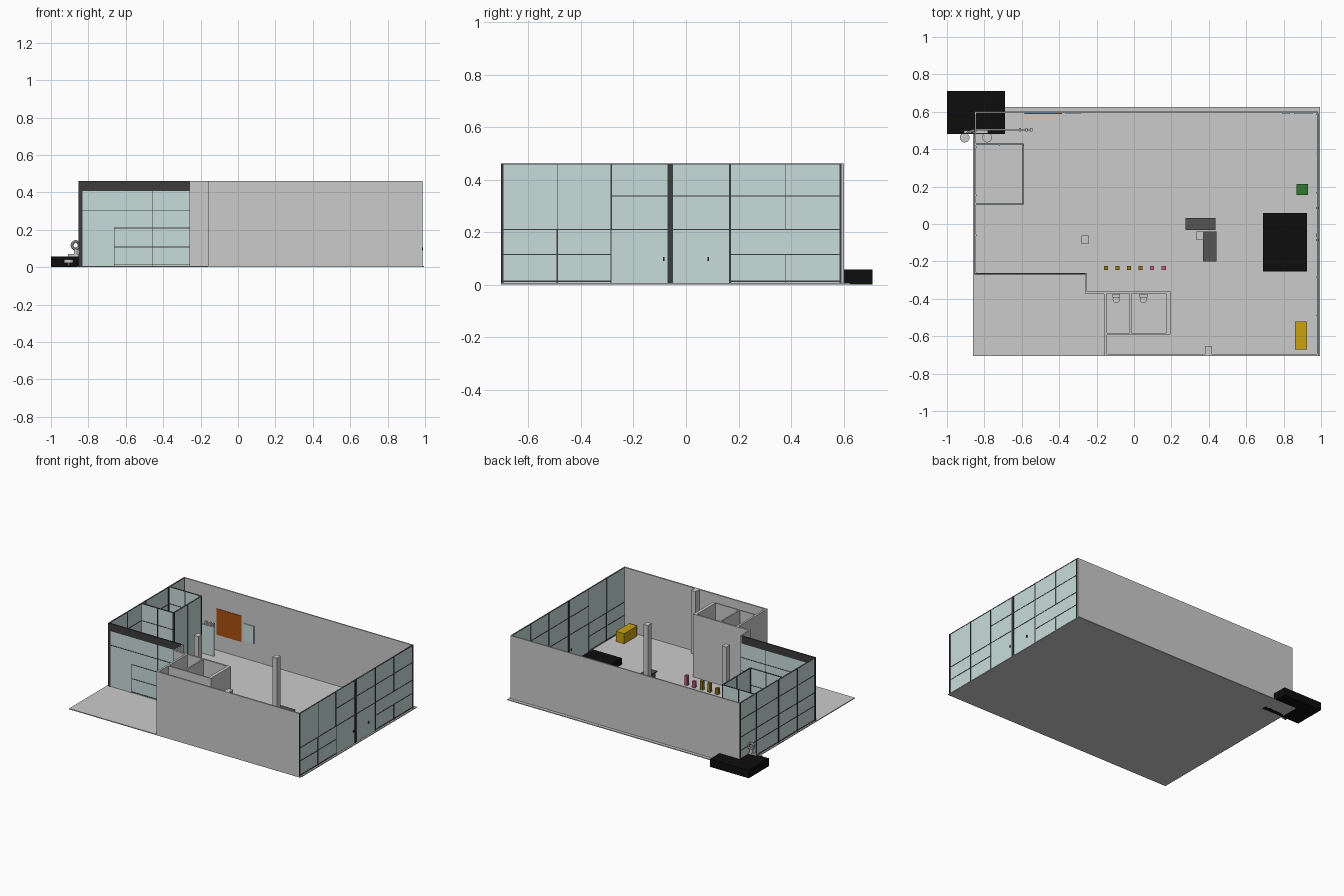
import bpy, math

FLOOR, H = 0.006, 0.462
mats = {}
COLORS = {
    "glass": (0.58, 0.72, 0.71), "frame": (0.045, 0.045, 0.045), "black": (0.004, 0.004, 0.004),
    "orange": (0.40, 0.08, 0.005), "yellow": (0.58, 0.36, 0.005), "green": (0.03, 0.19, 0.03),
    "gold": (0.30, 0.18, 0.01), "pink": (0.55, 0.10, 0.20), "dark_grey": (0.09, 0.09, 0.09),
}


def paint(ob, color):
    if color:
        if color not in mats:
            mats[color] = bpy.data.materials.new(color)
            mats[color].diffuse_color = (*COLORS[color], 1)
        ob.data.materials.append(mats[color])
    return ob


def box(name, x0, x1, y0, y1, z0, z1, color=None):
    bpy.ops.mesh.primitive_cube_add(size=1, location=((x0 + x1) / 2, (y0 + y1) / 2, (z0 + z1) / 2))
    ob = bpy.context.object
    ob.name = name
    ob.scale = (x1 - x0, y1 - y0, z1 - z0)
    bpy.ops.object.transform_apply(location=False, rotation=False, scale=True)
    return paint(ob, color)


def cylinder(name, x, y, z0, z1, r, color=None, sides=16):
    bpy.ops.mesh.primitive_cylinder_add(vertices=sides, radius=r, depth=z1 - z0, location=(x, y, (z0 + z1) / 2))
    bpy.context.object.name = name
    bpy.ops.object.shade_smooth_by_angle()
    return paint(bpy.context.object, color)


def glazing(name, axis, pos, a, b, top, verticals, horizontals):
    """Glass sheet along an axis; verticals (u, z0, z1, width), horizontals (z, u0, u1)."""
    def strip(n, u0, u1, z0, z1, t, color):
        if axis == "x":
            box(n, u0, u1, pos - t, pos + t, z0, z1, color)
        else:
            box(n, pos - t, pos + t, u0, u1, z0, z1, color)
    strip(name + "_glass", a, b, FLOOR, top, 0.002, "glass")
    for u, z0, z1, w in verticals:
        strip(name + "_mullion", u - w / 2, u + w / 2, z0, z1, 0.005, "frame")
    for z, u0, u1 in horizontals:
        strip(name + "_transom", u0, u1, z - 0.002, z + 0.002, 0.004, "frame")


# Floor slab and the solid perimeter walls
box("floor_slab", -0.86, 0.995, -0.705, 0.625, 0, FLOOR)
box("back_wall", -0.85, 0.985, 0.593, 0.602, FLOOR, H)
box("front_wall", -0.16, 0.98, -0.705, -0.694, FLOOR, H)
box("entry_side_wall", -0.26, -0.25, -0.375, -0.262, FLOOR, H)
box("entry_return_wall", -0.26, -0.145, -0.375, -0.36, FLOOR, H)
box("front_side_wall", -0.16, -0.145, -0.705, -0.37, FLOOR, H)

# Restroom block
box("restroom_back_wall", -0.145, 0.195, -0.372, -0.36, FLOOR, H)
box("restroom_right_wall", 0.172, 0.195, -0.59, -0.372, FLOOR, H)
box("restroom_front_wall", -0.145, 0.172, -0.59, -0.582, FLOOR, H)
box("restroom_partition", -0.024, -0.014, -0.582, -0.372, FLOOR, H)
for x in (-0.095, 0.05):
    box("toilet_tank", x - 0.021, x + 0.021, -0.392, -0.374, FLOOR, 0.075)
    cylinder("toilet_bowl", x, -0.404, FLOOR, 0.045, 0.019)

# Structural columns
for x, y in ((-0.262, -0.084), (0.353, -0.063), (0.397, -0.673)):
    box("column", x - 0.018, x + 0.018, y - 0.022, y + 0.022, FLOOR, H)

# Right shopfront glazing with central double doors
glazing("right_front", "y", 0.982, -0.705, 0.593, H,
        [(-0.70, 0, H, 0.009), (-0.49, 0.21, H, 0.003), (-0.49, 0, 0.21, 0.006),
         (-0.285, 0.21, H, 0.006), (-0.285, 0, 0.21, 0.003), (-0.06, 0, H, 0.02),
         (0.168, 0, H, 0.008), (0.378, 0.21, H, 0.003), (0.378, 0, 0.115, 0.003), (0.588, 0, H, 0.008)],
        [(0.21, -0.70, 0.59), (0.115, -0.70, -0.285), (0.115, 0.168, 0.59),
         (0.337, -0.285, 0.59), (0.013, -0.70, -0.285), (0.013, 0.168, 0.59), (H - 0.002, -0.70, 0.59)])
for y in (-0.085, 0.085):
    box("door_handle", 0.974, 0.99, y - 0.003, y + 0.003, 0.09, 0.105, "frame")

# Front entry glazing with dark header and corner post
glazing("entry_front", "x", -0.266, -0.84, -0.26, 0.41,
        [(-0.455, FLOOR, 0.41, 0.003), (-0.662, FLOOR, 0.21, 0.004)],
        [(0.305, -0.84, -0.26), (0.21, -0.662, -0.26), (0.108, -0.662, -0.26), (0.013, -0.662, -0.26)])
box("entry_header", -0.85, -0.26, -0.271, -0.261, 0.408, H, "frame")
box("entry_corner_post", -0.852, -0.832, -0.271, -0.261, FLOOR, H, "frame")

# Left glazing
glazing("left_side", "y", -0.848, -0.266, 0.596, H,
        [(y, FLOOR, H, 0.008) for y in (-0.262, -0.06, 0.155, 0.41, 0.592)],
        [(z, -0.266, 0.596) for z in (0.013, 0.115, 0.21, 0.337, H - 0.002)])

# Glass office in the rear left corner, and the low screen behind it
for y in (0.108, 0.426):
    glazing("office_side", "x", y, -0.846, -0.59, H,
            [(u, FLOOR, H, 0.006) for u in (-0.72, -0.594)],
            [(z, -0.846, -0.59) for z in (0.21, 0.337, H - 0.002)])
glazing("office_end", "y", -0.592, 0.108, 0.426, H,
        [(0.112, FLOOR, H, 0.006), (0.267, FLOOR, H, 0.003), (0.422, FLOOR, H, 0.006)],
        [(H - 0.002, 0.108, 0.426)])
box("low_screen", -0.846, -0.545, 0.502, 0.507, FLOOR, 0.21, "glass")
box("low_screen_cap", -0.846, -0.545, 0.501, 0.508, 0.21, 0.218)
for x in (-0.61, -0.575, -0.55):
    box("screen_spotlight", x - 0.006, x + 0.006, 0.495, 0.512, 0.218, 0.245)

# Panels hung on the back wall
box("orange_wall_panel", -0.586, -0.386, 0.589, 0.593, 0.12, 0.308, "orange")
box("wall_display", -0.365, -0.285, 0.587, 0.593, 0.135, 0.26, "glass")
for x0, x1 in ((0.79, 0.835), (0.855, 0.955)):
    box("wall_picture", x0, x1, 0.589, 0.593, 0.13, 0.25, "glass")

# Rear planter block and the seating set beside it
box("rear_block", -1.0, -0.69, 0.48, 0.71, 0, 0.057, "black")
for x in (-0.905, -0.785):
    cylinder("round_seat", x, 0.462, 0.022, 0.04, 0.026)
    cylinder("seat_stem", x, 0.462, FLOOR, 0.022, 0.008, "dark_grey")
box("seat_rail", -0.91, -0.78, 0.485, 0.5, 0.055, 0.07)
cylinder("sculpture_stem", -0.868, 0.495, 0.057, 0.095, 0.01)
bpy.ops.mesh.primitive_torus_add(location=(-0.868, 0.495, 0.117), rotation=(math.pi / 2, 0, 0.3),
                                 major_radius=0.02, minor_radius=0.008, major_segments=20, minor_segments=8)
bpy.context.object.name = "sculpture_ring"
bpy.ops.object.shade_smooth_by_angle()

# Display platform, benches and L-shaped counter
box("display_platform", 0.69, 0.925, -0.255, 0.06, FLOOR, 0.05, "black")
box("yellow_bench", 0.86, 0.925, -0.67, -0.52, FLOOR, 0.08, "yellow")
box("green_seat", 0.87, 0.93, 0.155, 0.215, FLOOR, 0.06, "green")
for x0, x1, y0, y1 in ((0.275, 0.437, -0.032, 0.033), (0.37, 0.44, -0.2, -0.04)):
    box("counter_base", x0 + 0.008, x1 - 0.008, y0 + 0.008, y1 - 0.008, FLOOR, 0.056, "dark_grey")
    box("counter_top", x0, x1, y0, y1, 0.056, 0.064, "dark_grey")

# Row of display plinths
for i, h in enumerate((0.06, 0.045, 0.065, 0.065, 0.045, 0.07)):
    x = -0.15 + i * 0.0618
    box("plinth", x - 0.011, x + 0.011, -0.246, -0.224, FLOOR, FLOOR + h, "gold" if i < 4 else "pink")
